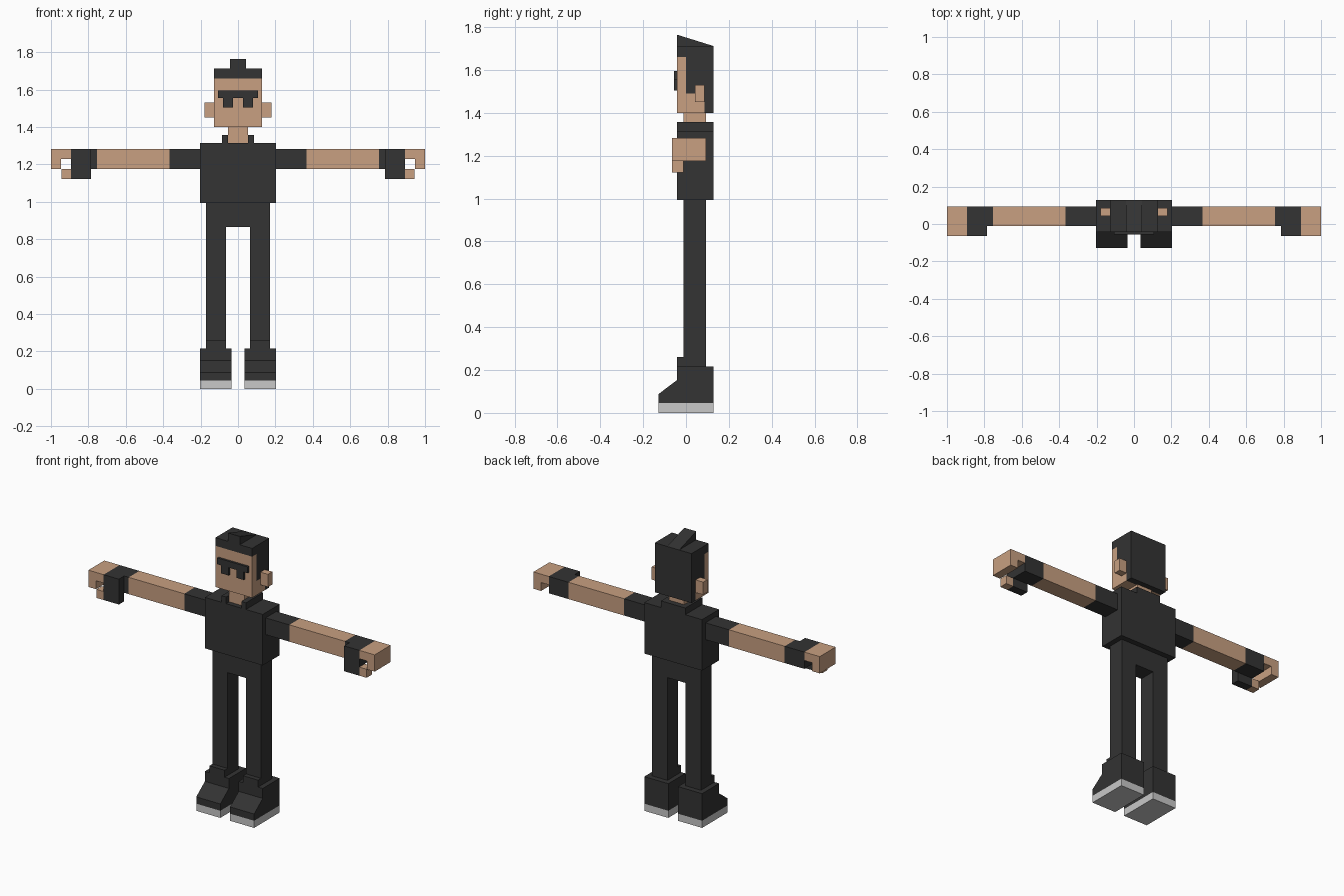
import bpy

if "Cube" in bpy.data.objects:
    bpy.data.objects.remove(bpy.data.objects["Cube"])

def material(name, color):
    m = bpy.data.materials.new(name)
    m.diffuse_color = (*color, 1)
    m.use_nodes = True
    m.node_tree.nodes["Principled BSDF"].inputs["Base Color"].default_value = m.diffuse_color
    return m

BLACK = material("black_cloth", (0.033, 0.033, 0.033))
SKIN = material("skin", (0.58, 0.35, 0.22))
SOLE = material("light_grey_sole", (0.58, 0.58, 0.58))

def prism(name, profile, x0, x1, mat):
    """Extrude a (y, z) side profile from x0 to x1."""
    n = len(profile)
    verts = [(x, y, z) for x in (x0, x1) for y, z in profile]
    faces = [tuple(range(n))[::-1], tuple(range(n, 2 * n))]
    faces += [(i, (i + 1) % n, (i + 1) % n + n, i + n) for i in range(n)]
    me = bpy.data.meshes.new(name)
    me.from_pydata(verts, [], faces)
    me.materials.append(mat)
    ob = bpy.data.objects.new(name, me)
    bpy.context.collection.objects.link(ob)
    # consistent outward normals
    import bmesh
    bm = bmesh.new()
    bm.from_mesh(me)
    bmesh.ops.recalc_face_normals(bm, faces=bm.faces)
    bm.to_mesh(me)
    bm.free()
    return ob

def box(name, x, y, z, mat):
    return prism(name, [(y[0], z[0]), (y[1], z[0]), (y[1], z[1]), (y[0], z[1])], x[0], x[1], mat)

def pair(build, name, *args):
    """Build a part on the +x side and mirror it across x = 0."""
    ob = build(name, *args)
    mod = ob.modifiers.new("mirror", 'MIRROR')
    mod.use_mirror_merge = False
    return ob

BODY = (-0.042, 0.128)   # depth of torso and head
LIMB = (-0.012, 0.094)   # depth of arms and legs
HAND = (-0.065, 0.094)
FRONT = (-0.065, -0.012)

# Head: face and hair interlock along one side profile
prism("face", [(-0.042, 1.40), (0.086, 1.40), (0.086, 1.49), (0, 1.49), (0, 1.66), (-0.042, 1.66)],
      -0.128, 0.128, SKIN)
prism("hair", [(0.086, 1.40), (0.128, 1.40), (0.128, 1.712), (-0.042, 1.712), (-0.042, 1.66),
               (0, 1.66), (0, 1.49), (0.086, 1.49)], -0.128, 0.128, BLACK)
prism("hair_crest", [(-0.042, 1.712), (0.128, 1.712), (-0.042, 1.765)], -0.042, 0.042, BLACK)
pair(box, "ears", (0.128, 0.18), (0.042, 0.086), (1.45, 1.53), SKIN)
box("glasses_bar", (-0.106, 0.106), (-0.056, -0.042), (1.555, 1.595), BLACK)
pair(box, "glasses_lenses", (0.027, 0.079), (-0.056, -0.042), (1.505, 1.555), BLACK)

# Neck, collar and torso
box("neck", (-0.053, 0.053), LIMB, (1.315, 1.40), SKIN)
pair(box, "collar_sides", (0.053, 0.085), BODY, (1.315, 1.357), BLACK)
box("collar_back", (-0.053, 0.053), (0.094, 0.128), (1.315, 1.357), BLACK)
box("torso", (-0.202, 0.202), BODY, (0.993, 1.315), BLACK)

# Arms
ARM = (1.176, 1.282)
pair(box, "sleeves", (0.202, 0.367), LIMB, ARM, BLACK)
pair(box, "forearms", (0.367, 0.755), LIMB, ARM, SKIN)
pair(box, "glove_cuffs", (0.755, 0.787), LIMB, ARM, BLACK)
pair(box, "glove_palms", (0.787, 0.893), HAND, ARM, BLACK)
pair(box, "glove_thumb_bases", (0.787, 0.893), FRONT, (1.122, 1.176), BLACK)

# Curled fingers and thumb tips
pair(box, "fingers_top", (0.893, 1.0), HAND, (1.229, 1.282), SKIN)
pair(box, "fingers_end", (0.947, 1.0), HAND, (1.176, 1.229), SKIN)
pair(box, "thumb_tips", (0.893, 0.944), FRONT, (1.122, 1.176), SKIN)

# Trousers
box("hips", (-0.17, 0.17), LIMB, (0.865, 0.993), BLACK)
pair(box, "legs", (0.064, 0.17), LIMB, (0.215, 0.865), BLACK)

# Shoes
pair(box, "shoe_tongues", (0.064, 0.17), (-0.042, -0.012), (0.215, 0.26), BLACK)
pair(prism, "shoes", [(-0.128, 0.045), (0.128, 0.045), (0.128, 0.216), (-0.042, 0.216),
                      (-0.042, 0.153), (-0.128, 0.088)], 0.034, 0.202, BLACK)
pair(box, "soles", (0.034, 0.202), (-0.128, 0.128), (0, 0.045), SOLE)
